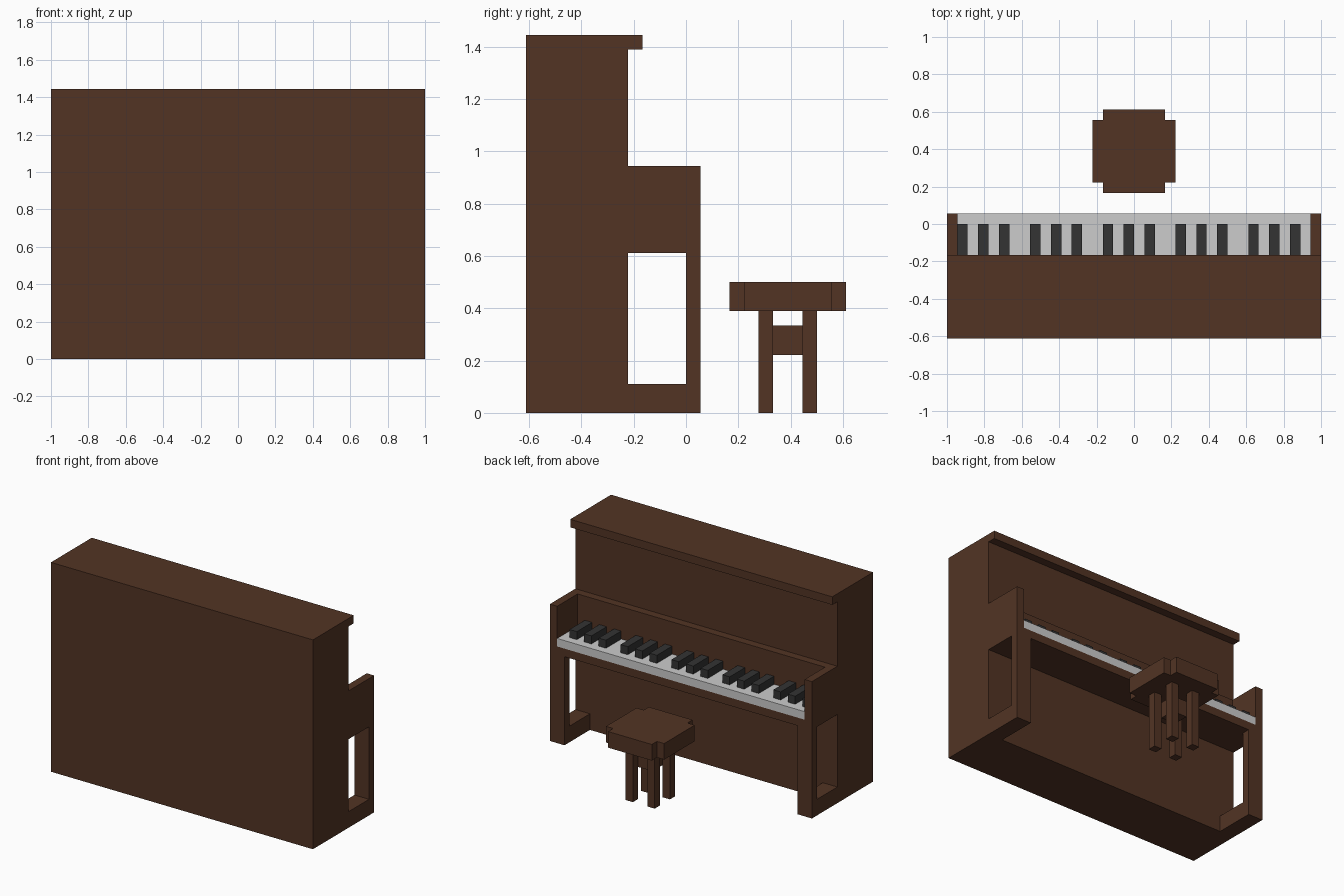
import bpy, bmesh

if "Cube" in bpy.data.objects:
    bpy.data.objects.remove(bpy.data.objects["Cube"])

U = 1 / 18  # the model sits on a regular grid of this step


def material(name, rgb):
    m = bpy.data.materials.new(name)
    m.diffuse_color = (*rgb, 1)
    m.use_nodes = True
    m.node_tree.nodes["Principled BSDF"].inputs["Base Color"].default_value = m.diffuse_color
    return m


WOOD = material("dark brown wood", (0.085, 0.034, 0.0176))
WHITE = material("ivory white", (0.604, 0.604, 0.604))
BLACK = material("key black", (0.033, 0.033, 0.033))


def prism(name, outline, z0, z1, mat):
    """Extrude an (x, y) outline from z0 to z1, all in grid steps."""
    bm = bmesh.new()
    base = bm.faces.new([bm.verts.new((x * U, y * U, z0 * U)) for x, y in outline])
    top = bmesh.ops.extrude_face_region(bm, geom=[base])["geom"]
    moved = [v for v in top if isinstance(v, bmesh.types.BMVert)]
    bmesh.ops.translate(bm, verts=moved, vec=(0, 0, (z1 - z0) * U))
    bmesh.ops.recalc_face_normals(bm, faces=bm.faces)
    mesh = bpy.data.meshes.new(name)
    bm.to_mesh(mesh)
    bm.free()
    mesh.materials.append(mat)
    ob = bpy.data.objects.new(name, mesh)
    bpy.context.collection.objects.link(ob)
    return ob


def box(name, x, y, z, mat=WOOD):
    outline = [(x[0], y[0]), (x[1], y[0]), (x[1], y[1]), (x[0], y[1])]
    return prism(name, outline, z[0], z[1], mat)


# Piano case and overhanging lid
box("piano_case", (-18, 18), (-11, -4), (0, 25))
box("piano_lid", (-18, 18), (-11, -3), (25, 26))

# Key bed and the panel behind the keys
box("key_bed", (-17, 17), (-4, 1), (11, 12))
box("fall_board", (-17, 17), (-4, -3), (12, 17))

# Arms, legs and feet on both sides
for side, s in (("left", -1), ("right", 1)):
    outer = sorted((17 * s, 18 * s))
    wide = sorted((16 * s, 18 * s))
    box(f"{side}_arm", outer, (-4, 1), (11, 17))
    box(f"{side}_leg", wide, (0, 1), (0, 11))
    box(f"{side}_foot", wide, (-4, 0), (0, 2))

# Keyboard: one white slab, black keys in five groups of three
box("white_keys", (-17, 17), (-3, 1), (12, 13), WHITE)
for group in range(5):
    for k in range(3):
        x = -17 + 7 * group + 2 * k
        box(f"black_key_{group * 3 + k + 1}", (x, x + 1), (-3, 0), (13, 14), BLACK)

# Stool seat with notched corners
corner = [(4, 3), (3, 3), (3, 4)]
seat = []
for sx, sy in ((1, 1), (-1, 1), (-1, -1), (1, -1)):
    pts = corner if sx * sy > 0 else corner[::-1]
    seat += [(sx * px, 7 + sy * py) for px, py in pts]
prism("stool_seat", seat, 7, 9, WOOD)

# Stool legs and the block joining them
for x in (-2, 1):
    for y in (5, 8):
        box(f"stool_leg_{'left' if x < 0 else 'right'}_{'near' if y < 6 else 'far'}",
            (x, x + 1), (y, y + 1), (0, 7))
box("stool_block", (-1, 1), (6, 8), (4, 6))
